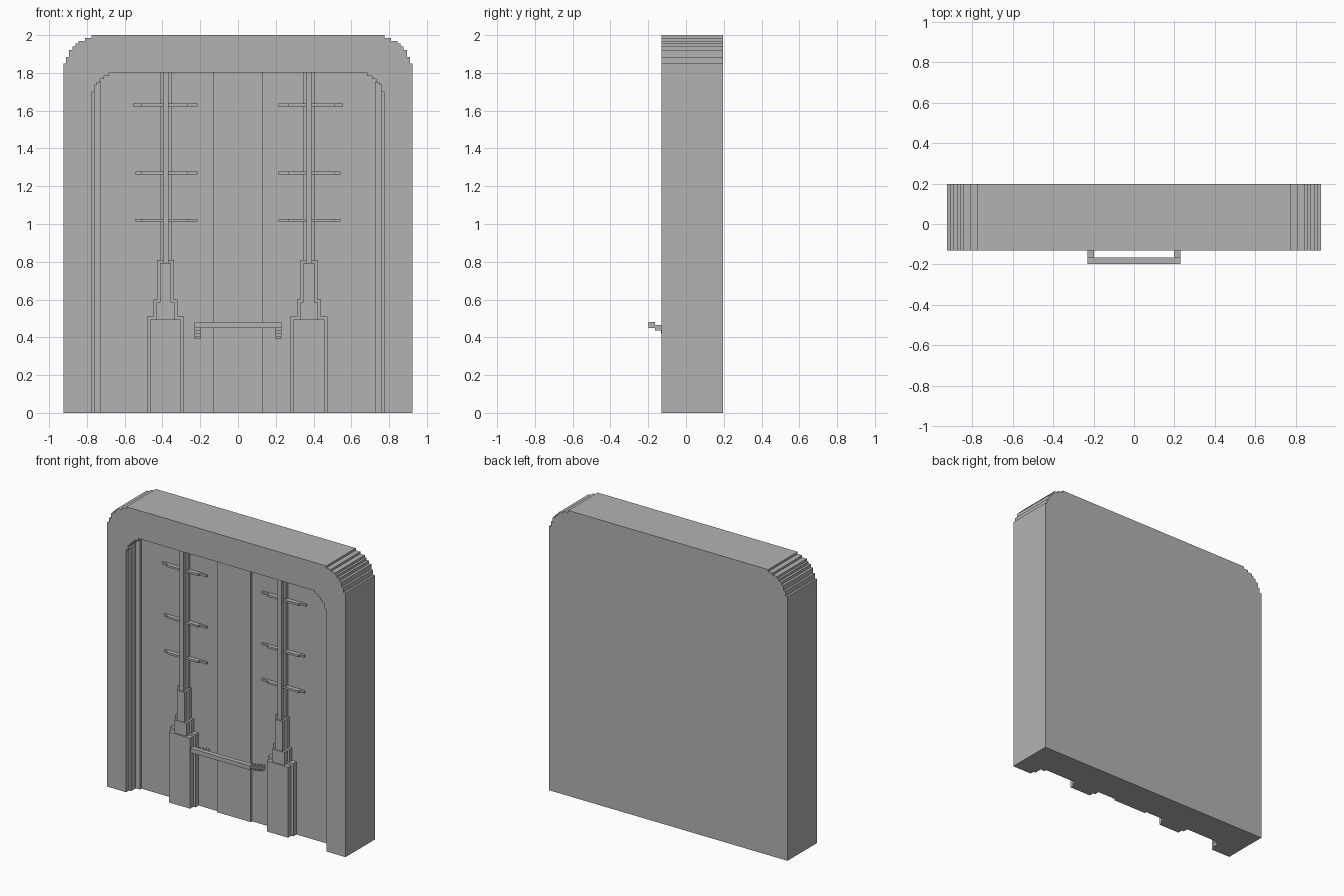
import bpy
import bmesh

if "Cube" in bpy.data.objects:
    bpy.data.objects.remove(bpy.data.objects["Cube"], do_unlink=True)

grey = bpy.data.materials.new("stone_grey")
grey.use_nodes = True
grey.diffuse_color = (0.45, 0.45, 0.45, 1)
grey.node_tree.nodes["Principled BSDF"].inputs["Base Color"].default_value = (0.45, 0.45, 0.45, 1)

FRONT, BACK, PANEL = -0.13, 0.197, -0.03


def extrude(name, outline, y0, y1):
    """Solid made from an x-z outline pushed from y0 to y1."""
    bm = bmesh.new()
    face = bm.faces.new([bm.verts.new((x, y0, z)) for x, z in outline])
    grown = bmesh.ops.extrude_face_region(bm, geom=[face])["geom"]
    for v in grown:
        if isinstance(v, bmesh.types.BMVert):
            v.co.y = y1
    bmesh.ops.recalc_face_normals(bm, faces=bm.faces)
    mesh = bpy.data.meshes.new(name)
    bm.to_mesh(mesh)
    bm.free()
    mesh.materials.append(grey)
    obj = bpy.data.objects.new(name, mesh)
    bpy.context.collection.objects.link(obj)
    return obj


def box(name, x0, x1, y0, y1, z0, z1):
    return extrude(name, [(x0, z0), (x1, z0), (x1, z1), (x0, z1)], y0, y1)


def stepped_outline(steps, z0):
    """Mirrored stair outline: each step is (half width, top height)."""
    right, z = [], z0
    for x, top in steps:
        right += [(x, z), (x, top)]
        z = top
    return right + [(-x, z) for x, z in reversed(right)]


# Main slab with stepped upper corners and an arched recess
outer = [(0.925, 1.85), (0.91, 1.885), (0.895, 1.92), (0.877, 1.94),
         (0.86, 1.955), (0.845, 1.97), (0.81, 1.985), (0.775, 2.0)]
arch = [(0.776, 1.70), (0.76, 1.735), (0.747, 1.75),
        (0.73, 1.767), (0.71, 1.783), (0.683, 1.802)]
body = extrude("door_frame", stepped_outline(outer, 0), FRONT, BACK)
cutter = extrude("recess_cutter", stepped_outline(arch, -0.1), FRONT - 0.1, PANEL)
cutter.hide_render = True
cut = body.modifiers.new("recess", "BOOLEAN")
cut.operation = "DIFFERENCE"
cut.solver = "EXACT"
cut.object = cutter
bpy.context.view_layer.objects.active = body
bpy.ops.object.modifier_apply(modifier=cut.name)
bpy.data.objects.remove(cutter, do_unlink=True)

# Raised band down the middle of the door
box("centre_band", -0.13, 0.13, PANEL - 0.015, PANEL + 0.01, 0, 1.803)

# Pillar tiers: half width, bottom, top, core front, border front
tiers = [(0.098, 0, 0.51, -0.10, -0.065),
         (0.064, 0.49, 0.60, -0.09, -0.06),
         (0.045, 0.58, 0.81, -0.085, -0.06),
         (0.031, 0.79, 1.803, -0.077, -0.05)]

for side, label in ((1, "left"), (-1, "right")):
    # Stepped jambs beside the frame
    for part, a, b, y, top in (("outer", 0.76, 0.79, -0.10, 1.72),
                               ("inner", 0.728, 0.775, -0.047, 1.757)):
        x0, x1 = sorted((side * a, side * b))
        box(f"{label}_{part}_jamb", x0, x1, y, PANEL + 0.01, 0, top)

    # Tapering pillar with a thin lower border
    c = 0.376 if side > 0 else -0.383
    for i, (w, z0, z1, core, border) in enumerate(tiers):
        rim = 0 if i == len(tiers) - 1 else 0.016
        box(f"{label}_pillar_border_{i}", c - w, c + w, border, PANEL + 0.01, z0, z1)
        box(f"{label}_pillar_core_{i}", c - w + 0.016, c + w - 0.016,
            core, PANEL + 0.01, z0, z1 - rim)

    # Cross bars with set-back tips
    for z, reach in ((1.63, 0.557), (1.27, 0.542), (1.02, 0.542)):
        for part, a, b, y in (("tips", 0.214, reach, -0.045),
                              ("middle", 0.268, 0.512, -0.06)):
            x0, x1 = sorted((side * a, side * b))
            box(f"{label}_bar_{part}", x0, x1, y, PANEL + 0.01, z - 0.007, z + 0.007)

    # Handle arms stepping down towards the door
    x0, x1 = sorted((side * 0.198, side * 0.23))
    for i in range(5):
        y = -0.165 + 0.033 * (i - 1)
        z = 0.45 - 0.015 * i
        box(f"{label}_handle_arm_{i}", x0, x1, y, y + 0.035, z, z + 0.03)

# Handle bar
box("handle_bar", -0.23, 0.23, -0.198, -0.165, 0.45, 0.48)
